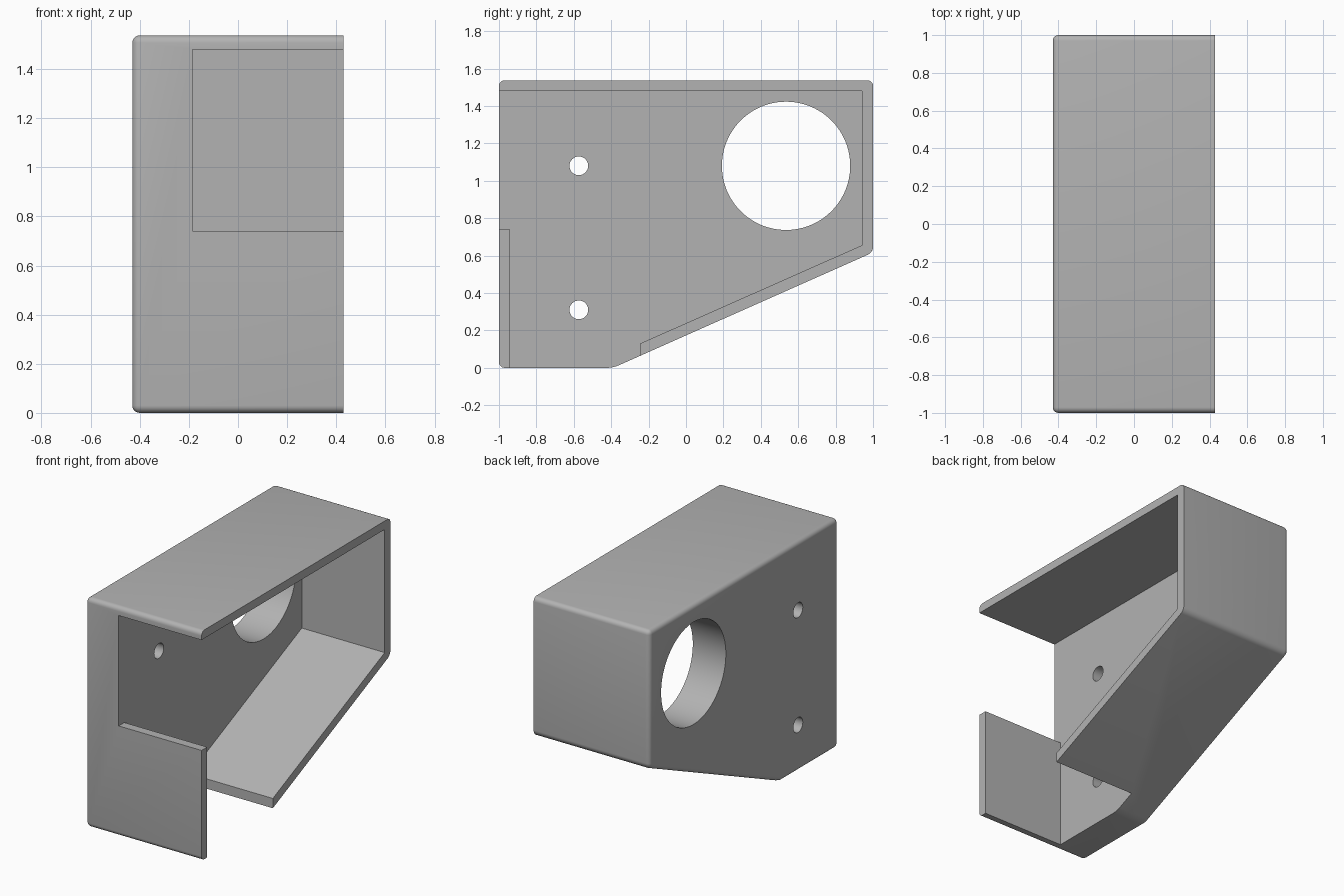
import bpy, bmesh, math

default = bpy.data.objects.get("Cube")
if default:
    bpy.data.objects.remove(default, do_unlink=True)

HALF = 0.43       # half width along x
PLATE_IN = -0.185  # inner face of the thick side plate
RADIUS = 0.03     # edge rounding

grey = bpy.data.materials.new("plain grey")
grey.use_nodes = True
colour = (0.45, 0.45, 0.45, 1)
grey.diffuse_color = colour
grey.node_tree.nodes["Principled BSDF"].inputs["Base Color"].default_value = colour


def prism(name, profile, x0, x1, rounding=0):
    """Extrude a (y, z) outline from x0 to x1, rounding all but the x1 rim."""
    bm = bmesh.new()
    face = bm.faces.new([bm.verts.new((x0, y, z)) for y, z in profile])
    grown = bmesh.ops.extrude_face_region(bm, geom=[face])["geom"]
    top = [v for v in grown if isinstance(v, bmesh.types.BMVert)]
    bmesh.ops.translate(bm, verts=top, vec=(x1 - x0, 0, 0))
    bmesh.ops.recalc_face_normals(bm, faces=bm.faces[:])
    if rounding:
        edges = [e for e in bm.edges if min(v.co.x for v in e.verts) < x1 - 0.001]
        bmesh.ops.bevel(bm, geom=edges, offset=rounding, segments=5,
                        profile=0.5, affect='EDGES', clamp_overlap=True)
    mesh = bpy.data.meshes.new(name)
    bm.to_mesh(mesh)
    bm.free()
    mesh.materials.append(grey)
    obj = bpy.data.objects.new(name, mesh)
    bpy.context.collection.objects.link(obj)
    return obj


def circle(y, z, r, sides):
    turn = 2 * math.pi / sides
    return [(y + r * math.cos(i * turn), z + r * math.sin(i * turn)) for i in range(sides)]


# Solid outer body with a sloping underside
housing = prism("housing", [(-1, 0), (-0.39, 0), (1, 0.617), (1, 1.537), (-1, 1.537)],
                -HALF, HALF, RADIUS)

# Cavity, open at the side, upper front and lower front underside
cutters = [prism("cavity_cutter",
                 [(-1.1, 1.48), (-1.1, 0.74), (-0.94, 0.74), (-0.94, -0.1),
                  (-0.245, -0.1), (-0.245, 0.13), (0.94, 0.655), (0.94, 1.48)],
                 PLATE_IN, HALF + 0.2)]

# Large port and two screw holes through the side plate
for name, y, z, r, sides in (("port_cutter", 0.535, 1.08, 0.343, 96),
                             ("upper_screw_cutter", -0.573, 1.08, 0.05, 40),
                             ("lower_screw_cutter", -0.573, 0.31, 0.05, 40)):
    cutters.append(prism(name, circle(y, z, r, sides), -HALF - 0.1, PLATE_IN + 0.1))

bpy.ops.object.select_all(action='DESELECT')
housing.select_set(True)
bpy.context.view_layer.objects.active = housing
for cutter in cutters:
    cutter.hide_render = True
    cut = housing.modifiers.new("cut", 'BOOLEAN')
    cut.operation = 'DIFFERENCE'
    cut.solver = 'EXACT'
    cut.object = cutter
    bpy.ops.object.modifier_apply(modifier=cut.name)
    bpy.data.objects.remove(cutter, do_unlink=True)

bpy.ops.object.shade_smooth_by_angle(angle=math.radians(30))
